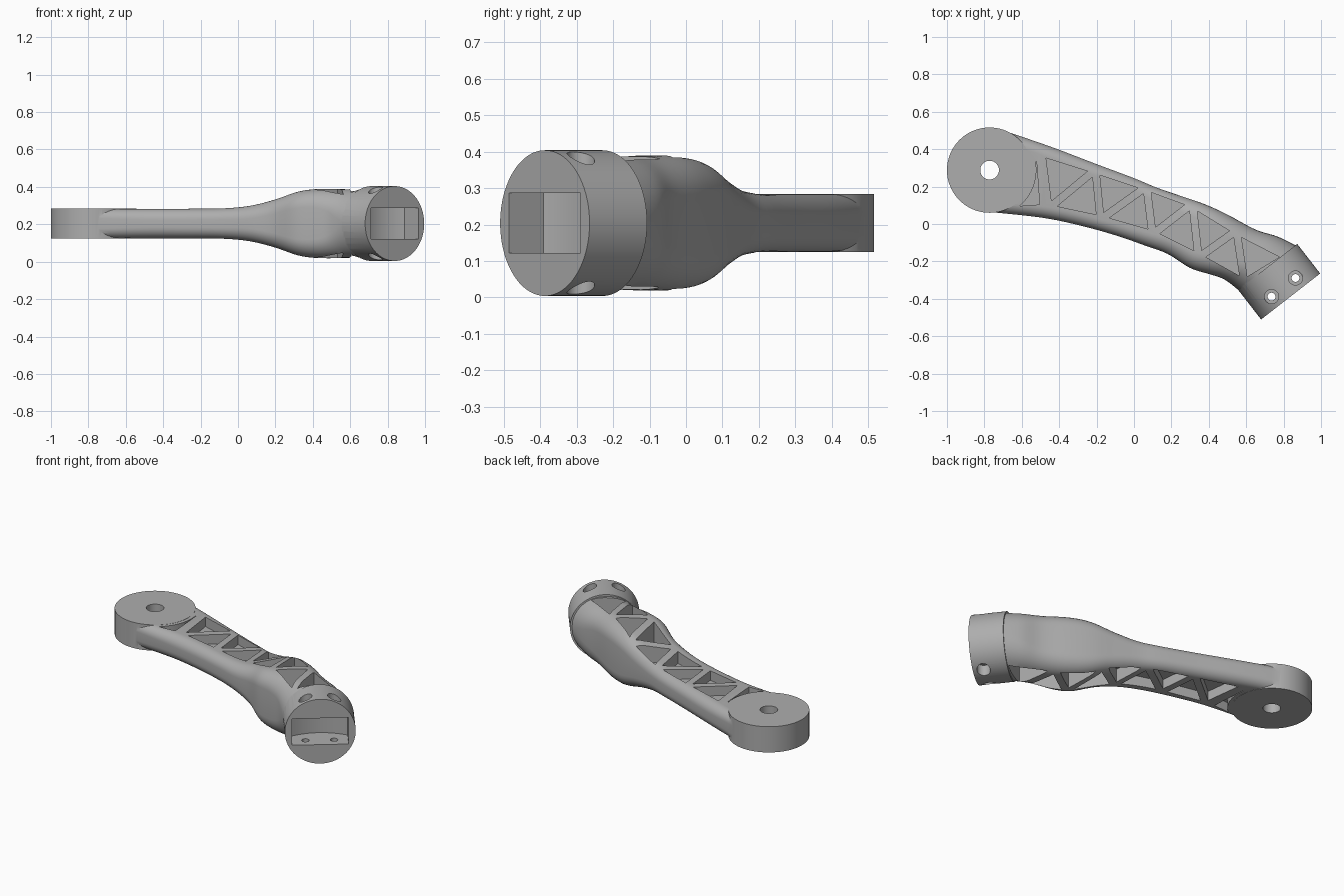
import bpy, bmesh, math
from mathutils import Vector, Matrix

cube = bpy.data.objects.get("Cube")
if cube:
    bpy.data.objects.remove(cube, do_unlink=True)

MID = 0.204                                    # height of the symmetry plane
HUB = Vector((-0.772, 0.288, MID))             # pivot disc centre
FACE = Vector((0.8375, -0.3875, MID))          # centre of the socket mouth
SIDE = Vector((0.79, 0.614, 0)).normalized()   # across the mouth
INWARD = Vector((-SIDE.y, SIDE.x, 0))          # into the socket

grey = bpy.data.materials.new("satin grey")
grey.use_nodes = True
grey.diffuse_color = (0.42, 0.42, 0.42, 1)
grey.node_tree.nodes["Principled BSDF"].inputs["Base Color"].default_value = grey.diffuse_color


def finish(name, bm):
    bmesh.ops.recalc_face_normals(bm, faces=bm.faces)
    mesh = bpy.data.meshes.new(name)
    bm.to_mesh(mesh)
    bm.free()
    mesh.materials.append(grey)
    obj = bpy.data.objects.new(name, mesh)
    bpy.context.collection.objects.link(obj)
    return obj


def loft(bm, rings):
    loops = [[bm.verts.new(p) for p in ring] for ring in rings]
    n = len(loops[0])
    for a, b in zip(loops, loops[1:]):
        for i in range(n):
            j = (i + 1) % n
            bm.faces.new((a[i], a[j], b[j], b[i]))
    bm.faces.new(loops[0])
    bm.faces.new(loops[-1])


def prism(bm, outline, low, high):
    loft(bm, [[(p[0], p[1], z) for p in outline] for z in (low, high)])


def cylinder(name, centre, radius, length, axis=Vector((0, 0, 1)), sides=96):
    bm = bmesh.new()
    turn = axis.to_track_quat('Z', 'Y').to_matrix().to_4x4()
    bmesh.ops.create_cone(bm, cap_ends=True, segments=sides, radius1=radius, radius2=radius,
                          depth=length, matrix=Matrix.Translation(centre) @ turn)
    return finish(name, bm)


def combine(target, other, operation):
    mod = target.modifiers.new(operation, 'BOOLEAN')
    mod.operation, mod.object, mod.solver = operation, other, 'EXACT'
    bpy.context.view_layer.objects.active = target
    bpy.ops.object.modifier_apply(modifier=mod.name)
    bpy.data.objects.remove(other, do_unlink=True)


def spline(rows, steps):
    # Catmull-Rom through every row
    rows = [Vector(r) for r in rows]
    out = []
    for i in range(len(rows) - 1):
        p0, p1, p2 = rows[max(i - 1, 0)], rows[i], rows[i + 1]
        p3 = rows[min(i + 2, len(rows) - 1)]
        for k in range(steps):
            t = k / steps
            out.append(0.5 * (2 * p1 + (p2 - p0) * t + (2 * p0 - 5 * p1 + 4 * p2 - p3) * t * t
                              + (3 * p1 - p0 - 3 * p2 + p3) * t ** 3))
    return out + [rows[-1]]


def section(row):
    # Upright rounded rectangle between a back edge point and a front edge point
    back, front, h, r = Vector(row[0:2]), Vector(row[2:4]), row[4], row[5]
    centre, across = (back + front) / 2, (back - front) / 2
    w = across.length
    across.normalize()
    ring = []
    for corner, (sx, sz) in enumerate(((1, 1), (-1, 1), (-1, -1), (1, -1))):
        for k in range(9):
            a = math.radians(90 * (corner + k / 8))
            p = centre + across * (sx * (w - r) + r * math.cos(a))
            ring.append((p.x, p.y, MID + sz * (h - r) + r * math.sin(a)))
    return ring


# Curved arm: back edge x y, front edge x y, half height, corner radius
stations = [
    (-0.70, 0.50, -0.78, 0.065, 0.079, 0.05),
    (-0.45, 0.415, -0.50, 0.035, 0.079, 0.06),
    (-0.20, 0.32, -0.30, -0.005, 0.079, 0.06),
    (0.00, 0.245, -0.10, -0.06, 0.081, 0.06),
    (0.12, 0.195, 0.05, -0.112, 0.095, 0.07),
    (0.25, 0.15, 0.18, -0.16, 0.128, 0.08),
    (0.38, 0.105, 0.30, -0.235, 0.17, 0.09),
    (0.50, 0.05, 0.40, -0.267, 0.185, 0.10),
    (0.65, -0.03, 0.47, -0.29, 0.183, 0.115),
    (0.77, -0.068, 0.52, -0.322, 0.184, 0.15),
    (0.875, -0.12, 0.568, -0.362, 0.188, 0.185),
]
bm = bmesh.new()
loft(bm, [section(row) for row in spline(stations, 5)])
arm = finish("crank_arm", bm)

# Pivot disc and round socket
combine(arm, cylinder("pivot_disc", HUB, 0.228, 0.16), 'UNION')
combine(arm, cylinder("socket", FACE + INWARD * 0.1, 0.2, 0.2, INWARD), 'UNION')


def inset(tri, d):
    # Move every side of a triangle inward by d
    a, b, c = (Vector(p) for p in tri)
    la, lb, lc = (b - c).length, (c - a).length, (a - b).length
    incentre = (a * la + b * lb + c * lc) / (la + lb + lc)
    area = abs((b - a).cross(c - a)) / 2
    scale = 1 - d * (la + lb + lc) / (2 * area)
    return [incentre + (p - incentre) * scale for p in (a, b, c)]


# Truss pockets on both faces, leaving a thin middle web
nodes = [(-0.495, 0.382), (-0.457, 0.083), (-0.206, 0.291), (-0.179, 0.024), (0.067, 0.20),
         (0.099, -0.056), (0.313, 0.11), (0.345, -0.179), (0.548, -0.035), (0.59, -0.315),
         (0.82, -0.175)]
pockets = [inset(nodes[i:i + 3], 0.021) for i in range(len(nodes) - 2)]
arc = [math.radians(-50 + 6 * k) for k in range(11)]
pockets.append([(HUB.x + 0.25 * math.cos(a), HUB.y + 0.25 * math.sin(a)) for a in arc]
               + [(-0.521, 0.334), (-0.505, 0.104)])
bm = bmesh.new()
for outline in pockets:
    for sign in (1, -1):
        prism(bm, outline, MID + sign * 0.02, MID + sign * 0.3)
combine(arm, finish("pocket_cutter", bm), 'DIFFERENCE')

# Axle hole
combine(arm, cylinder("axle_cutter", HUB, 0.05, 0.5), 'DIFFERENCE')

# Rectangular socket slot with a bowed back wall
outline = [FACE - INWARD * 0.05 + SIDE * s for s in (0.16, -0.16)]
for k in range(17):
    t = -1 + k / 8
    outline.append(FACE + SIDE * (0.16 * t) + INWARD * (0.12 + 0.04 * (1 - t * t)))
bm = bmesh.new()
prism(bm, outline, MID - 0.082, MID + 0.082)
combine(arm, finish("slot_cutter", bm), 'DIFFERENCE')

# Two bolt holes, counterbored above and below
for s in (-0.081, 0.081):
    spot = FACE + INWARD * 0.062 + SIDE * s
    combine(arm, cylinder("bolt_cutter", spot, 0.021, 0.6, sides=32), 'DIFFERENCE')
    for sign in (1, -1):
        rise = Vector((0, 0, sign * 0.23))
        combine(arm, cylinder("bore_cutter", spot + rise, 0.038, 0.2, sides=32), 'DIFFERENCE')

# Smooth curved walls, crisp edges
bpy.ops.object.select_all(action='DESELECT')
arm.select_set(True)
bpy.context.view_layer.objects.active = arm
bpy.ops.object.shade_smooth_by_angle(angle=math.radians(30))
